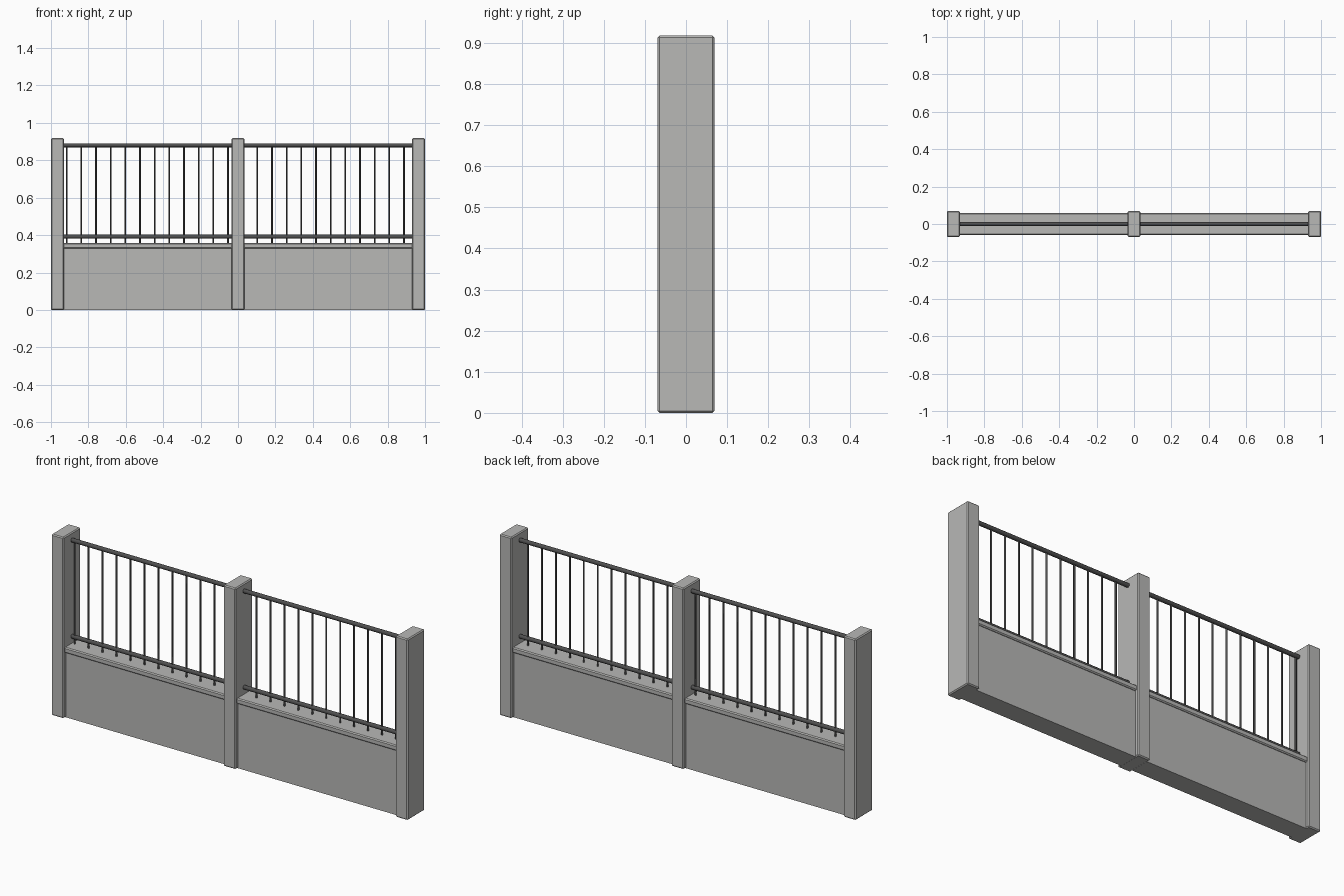
import bpy, bmesh, math
from mathutils import Matrix

if "Cube" in bpy.data.objects:
    bpy.data.objects.remove(bpy.data.objects["Cube"], do_unlink=True)


def make_material(name, rgb, roughness):
    mat = bpy.data.materials.new(name)
    mat.use_nodes = True
    mat.diffuse_color = (*rgb, 1)
    bsdf = mat.node_tree.nodes["Principled BSDF"]
    bsdf.inputs["Base Color"].default_value = (*rgb, 1)
    bsdf.inputs["Roughness"].default_value = roughness
    return mat


concrete = make_material("concrete grey", (0.48, 0.48, 0.47), 0.9)
iron = make_material("dark iron", (0.08, 0.08, 0.08), 0.5)


def finish(name, bm, mat):
    mesh = bpy.data.meshes.new(name)
    bm.to_mesh(mesh)
    bm.free()
    mesh.materials.append(mat)
    obj = bpy.data.objects.new(name, mesh)
    bpy.context.collection.objects.link(obj)
    return obj


def box(name, x, y, z, mat, bevel=0.0):
    """Box from (min, max) ranges, with an optional chamfer."""
    bm = bmesh.new()
    bmesh.ops.create_cube(bm, size=1)
    for v in bm.verts:
        for axis, (low, high) in enumerate((x, y, z)):
            v.co[axis] = low if v.co[axis] < 0 else high
    obj = finish(name, bm, mat)
    if bevel:
        mod = obj.modifiers.new("chamfer", "BEVEL")
        mod.width = bevel
        mod.segments = 1
    return obj


def rod(name, radius, length, centre, mat, sides, along_x=False):
    """Round bar, upright or lying along x, with smooth sides."""
    bm = bmesh.new()
    bmesh.ops.create_cone(bm, cap_ends=True, segments=sides,
                          radius1=radius, radius2=radius, depth=length)
    if along_x:
        bmesh.ops.rotate(bm, verts=bm.verts,
                         matrix=Matrix.Rotation(math.pi / 2, 3, 'Y'))
    bmesh.ops.translate(bm, verts=bm.verts, vec=centre)
    for f in bm.faces:
        f.smooth = len(f.verts) == 4
    for e in bm.edges:
        e.smooth = all(f.smooth for f in e.link_faces)
    return finish(name, bm, mat)


# Three chamfered concrete posts
HALF_POST = 0.0345
for name, px in (("right_post", -0.9655), ("middle_post", 0.0), ("left_post", 0.9655)):
    box(name, (px - HALF_POST, px + HALF_POST), (-0.069, 0.069), (0, 0.918),
        concrete, 0.005)

# Wall panel, coping and two rails in each bay
inner, outer = 0.03, 0.936
for side, s in (("right", -1), ("left", 1)):
    span = tuple(sorted((s * inner, s * outer)))
    centre = s * (inner + outer) / 2
    box(side + "_wall", span, (-0.05, 0.05), (0.0, 0.335), concrete)
    box(side + "_coping", span, (-0.058, 0.058), (0.329, 0.357), concrete, 0.005)
    for level, z in (("bottom", 0.392), ("top", 0.88)):
        rod(f"{side}_{level}_rail", 0.0105, outer - inner, (centre, 0, z),
            iron, 12, along_x=True)

# Evenly spaced balusters; the one falling inside the middle post is skipped
low, high = 0.352, 0.88
for i in range(24):
    x = -0.916 + 0.0784 * i
    if abs(x) > HALF_POST:
        rod(f"baluster_{i + 1:02d}", 0.0045, high - low, (x, 0, (low + high) / 2),
            iron, 8)
